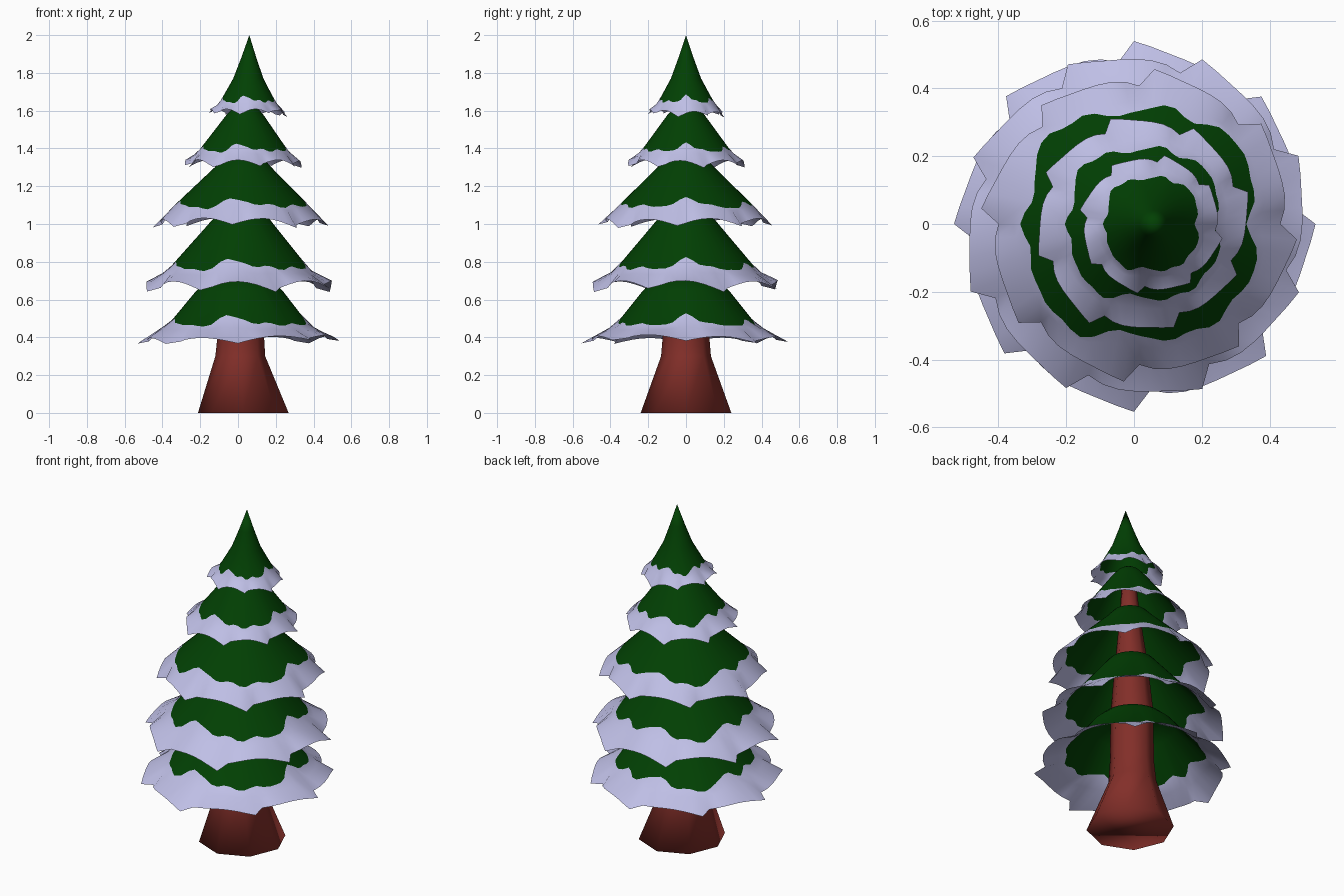
import bpy, bmesh, math, random

if "Cube" in bpy.data.objects:
    bpy.data.objects.remove(bpy.data.objects["Cube"])

random.seed(4)
SEG = 64          # points around each branch tier
LOBES = 8         # jagged branch tips per tier


def material(name, rgb):
    m = bpy.data.materials.new(name)
    m.diffuse_color = (*rgb, 1)
    m.use_nodes = True
    m.node_tree.nodes["Principled BSDF"].inputs["Base Color"].default_value = m.diffuse_color
    return m


GREEN = material("needle green", (0.0005, 0.051, 0.001))
SNOW = material("snow lavender", (0.52, 0.52, 0.79))
BARK = material("bark red brown", (0.225, 0.028, 0.022))


def finish(bm, name, mats):
    bmesh.ops.recalc_face_normals(bm, faces=bm.faces)
    me = bpy.data.meshes.new(name)
    for f in bm.faces:
        f.smooth = True
    bm.to_mesh(me)
    bm.free()
    for m in mats:
        me.materials.append(m)
    ob = bpy.data.objects.new(name, me)
    bpy.context.collection.objects.link(ob)
    return ob


def bridge(bm, a, b, mat=0):
    n = len(a)
    for i in range(n):
        j = (i + 1) % n
        bm.faces.new((a[i], a[j], b[j], b[i])).material_index = mat


def height(profile, r):
    """Height of a tier surface at radius r."""
    for (r0, z0), (r1, z1) in zip(profile, profile[1:]):
        if r <= r1:
            return z0 + (z1 - z0) * (r - r0) / (r1 - r0)
    return profile[-1][1]


def wave(t):
    """Wavy edge of the snow, the same on every tier."""
    return (0.5 * math.cos(4 * t) + 0.3 * math.sin(7 * t + 1)
            + 0.25 * math.sin(11 * t + 2) + 0.15 * math.cos(17 * t))


def tier(name, cx_low, cx_top, profile, border, arch, turn):
    """Open shell: domed top, green slope, wavy snow edge, jagged rim."""
    bm = bmesh.new()
    z_top, z_low = profile[0][1], profile[-1][1]
    R = profile[-1][0]
    angles = [2 * math.pi * i / SEG for i in range(SEG)]

    def vert(r, z, t):
        k = (z - z_low) / (z_top - z_low)
        cx = cx_low + (cx_top - cx_low) * k
        return bm.verts.new((cx + r * math.cos(t), r * math.sin(t), z))

    # jagged rim: a sharp notch after each tip, arched between tips
    per = SEG // LOBES
    saw = [1.0, 0.89, 0.92, 0.935, 0.94, 0.945, 0.955, 0.975]
    tips = [random.uniform(0.97, 1.02) for _ in range(LOBES)]
    drops = [random.uniform(-0.012, 0.012) for _ in range(LOBES)]
    rim = []
    for i in range(SEG):
        lobe, k = divmod((i + turn) % SEG, per)
        nxt = (lobe + 1) % LOBES
        f = k / per
        s = tips[lobe] * (1 - f) + tips[nxt] * f
        d = drops[lobe] * (1 - f) + drops[nxt] * f
        rim.append((R * saw[k] * s, z_low + d + arch * math.sin(math.pi * f)))

    apex = vert(0, z_top, 0)
    rings = [[vert(r, z, t) for t in angles] for r, z in profile[1:-2]]
    # border between green and snow
    edge = [min(border * (1 - 0.1 * wave(t)), 0.82 * R) for t in angles]
    rings.append([vert(r, height(profile, r), t) for r, t in zip(edge, angles)])
    # middle of the snow band, then the rim
    mid = [e + (0.86 * R - e) * 0.5 for e in edge]
    rings.append([vert(r, height(profile, r), t) for r, t in zip(mid, angles)])
    rings.append([vert(r, z, t) for (r, z), t in zip(rim, angles)])

    for i in range(SEG):
        bm.faces.new((apex, rings[0][i], rings[0][(i + 1) % SEG]))
    for k in range(len(rings) - 1):
        bridge(bm, rings[k], rings[k + 1], 1 if k >= len(rings) - 3 else 0)
    finish(bm, name, [GREEN, SNOW])


# Branch tiers, bottom to top: profile is (radius, height) from top to rim
tier("branches_bottom", 0.0, 0.01,
     [(0, 0.73), (0.1, 0.72), (0.18, 0.69), (0.23, 0.645), (0.37, 0.47), (0.545, 0.375)],
     0.365, 0.03, 0)
tier("branches_lower", 0.0, 0.02,
     [(0, 1.09), (0.07, 1.08), (0.13, 1.05), (0.18, 0.99), (0.37, 0.765), (0.52, 0.65)],
     0.36, 0.05, 4)
tier("branches_middle", 0.015, 0.03,
     [(0, 1.39), (0.05, 1.38), (0.1, 1.355), (0.15, 1.30), (0.375, 1.08), (0.46, 0.99)],
     0.35, 0.04, 1)
tier("branches_upper", 0.025, 0.04,
     [(0, 1.65), (0.03, 1.64), (0.06, 1.62), (0.1, 1.575), (0.235, 1.39), (0.325, 1.305)],
     0.23, 0.035, 5)
tier("branches_top", 0.05, 0.06,
     [(0, 2.0), (0.04, 1.88), (0.08, 1.77), (0.148, 1.645), (0.212, 1.575)],
     0.142, 0.025, 2)

# Trunk: flared base, tapering up inside the tiers (radius, height, x centre)
bm = bmesh.new()
SIDES = 8
rings = []
for r, z, cx in [(0.24, 0, 0.028), (0.132, 0.3, 0.012), (0.122, 0.42, 0.015),
                 (0.117, 0.75, 0.015), (0.09, 1.05, 0.02), (0.055, 1.35, 0.03),
                 (0.035, 1.62, 0.04)]:
    rings.append([bm.verts.new((cx + r * math.cos(2 * math.pi * i / SIDES),
                                r * math.sin(2 * math.pi * i / SIDES), z))
                  for i in range(SIDES)])
for a, b in zip(rings, rings[1:]):
    bridge(bm, a, b)
bm.faces.new(rings[0])
bm.faces.new(rings[-1])
finish(bm, "trunk", [BARK])
